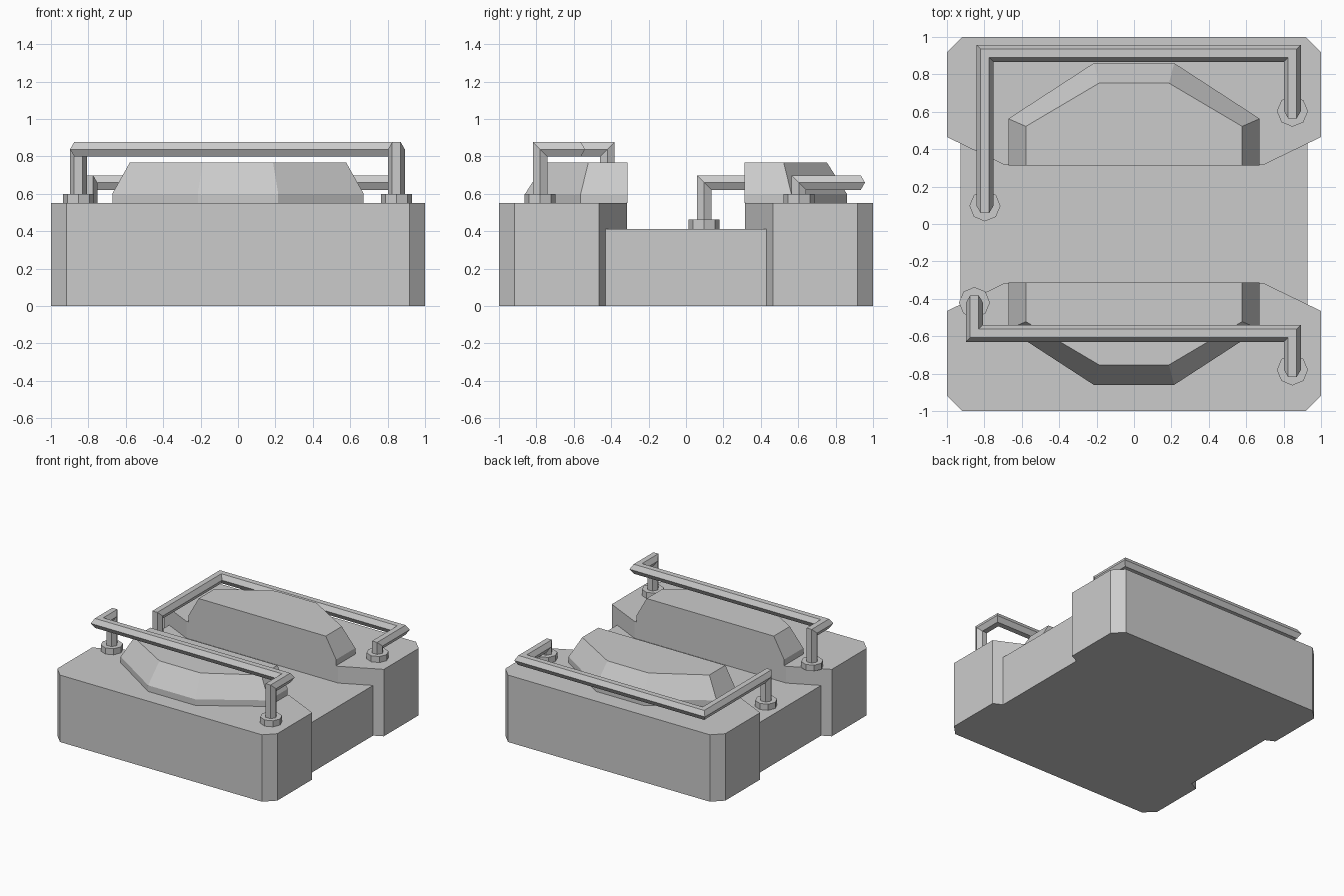
import bpy, bmesh, math
from mathutils import Vector

if "Cube" in bpy.data.objects:
    bpy.data.objects.remove(bpy.data.objects["Cube"])

grey = bpy.data.materials.new("plain grey")
grey.diffuse_color = (0.6, 0.6, 0.6, 1)
grey.use_nodes = True
grey.node_tree.nodes["Principled BSDF"].inputs["Base Color"].default_value = grey.diffuse_color


def loft(name, rings):
    """Skin a list of matching point rings and cap both ends."""
    bm = bmesh.new()
    loops = [[bm.verts.new(p) for p in ring] for ring in rings]
    for a, b in zip(loops, loops[1:]):
        for i in range(len(a)):
            j = (i + 1) % len(a)
            bm.faces.new((a[i], a[j], b[j], b[i]))
    bm.faces.new(loops[0])
    bm.faces.new(loops[-1])
    bmesh.ops.recalc_face_normals(bm, faces=bm.faces[:])
    mesh = bpy.data.meshes.new(name)
    bm.to_mesh(mesh)
    bm.free()
    mesh.materials.append(grey)
    obj = bpy.data.objects.new(name, mesh)
    bpy.context.collection.objects.link(obj)
    return obj


def ring(outline, z):
    return [Vector((x, y, z)) for x, y in outline]


def both_sides(half, s):
    """Mirror a right-hand outline in x, and scale y by s."""
    pts = half + [(-x, y) for x, y in reversed(half)]
    return [(x, y * s) for x, y in pts]


def polygon(x, y, r, n):
    return [(x + r * math.cos(math.tau * i / n), y + r * math.sin(math.tau * i / n))
            for i in range(n)]


def rail(name, points):
    """Mitred hexagonal bar along a path that starts vertically."""
    path = [Vector(p) for p in points]
    rings = [ring(polygon(path[0].x, path[0].y, 0.045, 6), path[0].z)]
    for i in range(1, len(path)):
        d = (path[i] - path[i - 1]).normalized()
        n = d
        if i + 1 < len(path):
            n = d + (path[i + 1] - path[i]).normalized()
        rings.append([p + d * ((path[i] - p).dot(n) / d.dot(n)) for p in rings[-1]])
    loft(name, rings)
    # octagonal foot under each post
    for label, p in (("left", path[0]), ("right", path[-1])):
        foot = polygon(p.x, p.y, 0.083, 8)
        loft(f"{name}_{label}_foot", [ring(foot, p.z), ring(foot, p.z + 0.05)])


# low centre slab
slab = both_sides([(0.927, -0.432), (0.927, 0.432)], 1)
loft("centre_slab", [ring(slab, 0), ring(slab, 0.412)])

# end blocks with a tapered pod on each
for side, s in (("front", -1), ("back", 1)):
    block = both_sides([(0.69, 0.315), (1, 0.465), (1, 0.918), (0.918, 1)], s)
    loft(side + "_block", [ring(block, 0), ring(block, 0.55)])
    wide = both_sides([(0.672, 0.314), (0.672, 0.563), (0.215, 0.86)], s)
    narrow = both_sides([(0.578, 0.314), (0.578, 0.522), (0.187, 0.753)], s)
    loft(side + "_pod", [ring(wide, 0.55), ring(wide, 0.6), ring(narrow, 0.768)])

# bent hand rails
rail("front_rail", [(-0.853, -0.42, 0.55), (-0.853, -0.42, 0.838), (-0.853, -0.585, 0.838),
                    (0.847, -0.585, 0.838), (0.847, -0.78, 0.838), (0.847, -0.78, 0.55)])
rail("back_rail", [(-0.797, 0.097, 0.412), (-0.797, 0.097, 0.66), (-0.797, 0.912, 0.66),
                   (0.847, 0.912, 0.66), (0.847, 0.603, 0.66), (0.847, 0.603, 0.55)])
